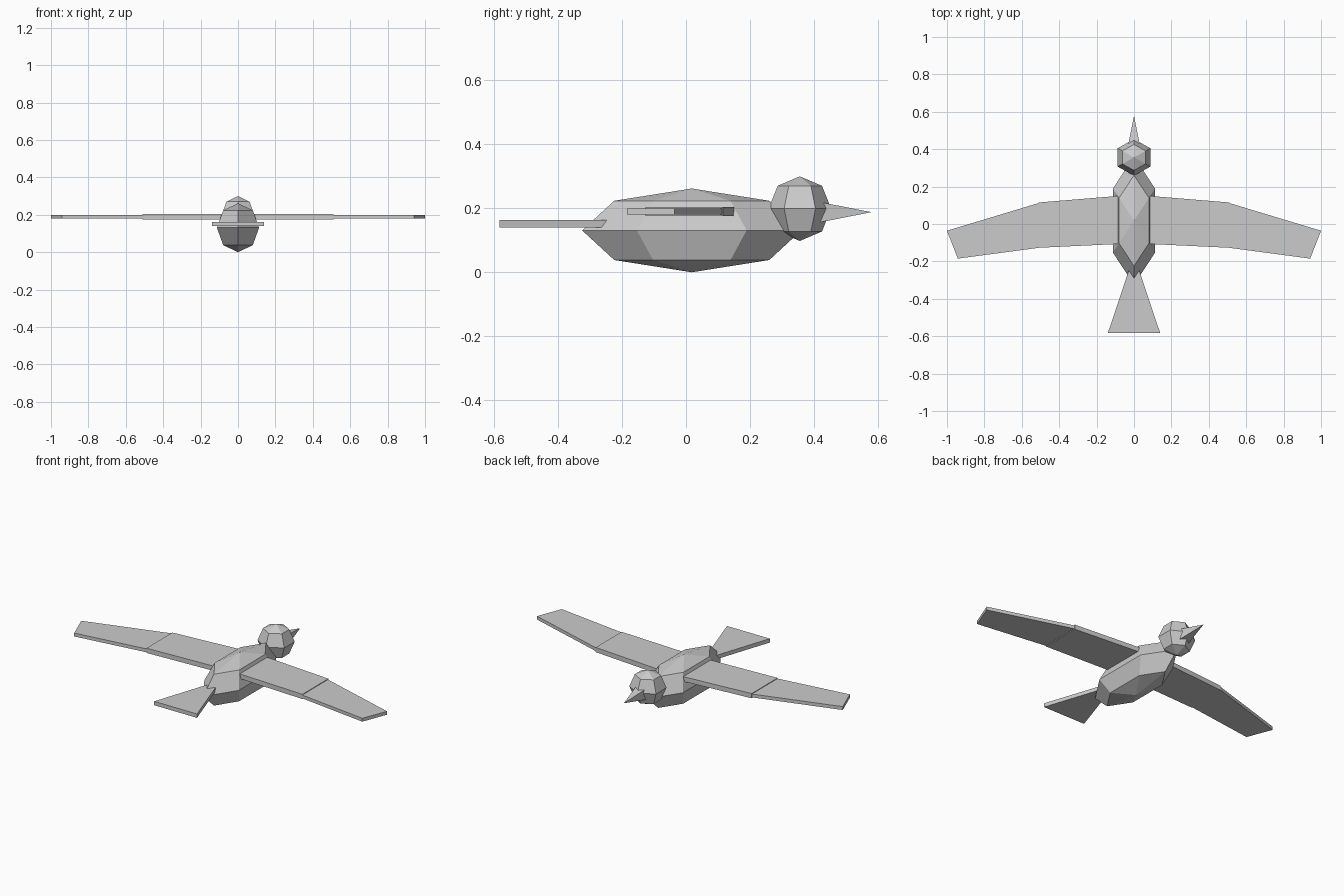
import bpy
import bmesh
import math
from mathutils import Matrix, Vector

if "Cube" in bpy.data.objects:
    bpy.data.objects.remove(bpy.data.objects["Cube"], do_unlink=True)

# Single plain grey
GREY = (0.6, 0.6, 0.6, 1.0)
grey = bpy.data.materials.new("plain_grey")
grey.use_nodes = True
grey.diffuse_color = GREY
grey.node_tree.nodes["Principled BSDF"].inputs["Base Color"].default_value = GREY


def add_object(name, bm):
    """Turn a bmesh into a flat-shaded grey object."""
    bmesh.ops.recalc_face_normals(bm, faces=bm.faces)
    mesh = bpy.data.meshes.new(name)
    bm.to_mesh(mesh)
    bm.free()
    mesh.materials.append(grey)
    obj = bpy.data.objects.new(name, mesh)
    bpy.context.collection.objects.link(obj)
    return obj


def faceted_ball(name, center, radii):
    """Six-sided, four-ring ball with corners pointing forward and back."""
    bm = bmesh.new()
    place = Matrix.Translation(center) @ Matrix.Diagonal((*radii, 1))
    bmesh.ops.create_uvsphere(bm, u_segments=6, v_segments=4, radius=1, matrix=place)
    return add_object(name, bm)


def slab(name, outline, bottom, top, side=1):
    """Extrude a flat outline into a plate; side=-1 mirrors it in x."""
    bm = bmesh.new()
    face = bm.faces.new([bm.verts.new((side * x, y, bottom)) for x, y in outline])
    out = bmesh.ops.extrude_face_region(bm, geom=[face])
    raised = [v for v in out["geom"] if isinstance(v, bmesh.types.BMVert)]
    bmesh.ops.translate(bm, verts=raised, vec=(0, 0, top - bottom))
    return add_object(name, bm)


# Body and head
faceted_ball("body", (0, 0.018, 0.131), (0.13, 0.343, 0.131))
faceted_ball("head", (0, 0.356, 0.199), (0.101, 0.098, 0.101))

# Beak: four-sided spike pointing forward
bm = bmesh.new()
spike = (Matrix.Translation((0, 0.49, 0.188)) @ Matrix.Rotation(-math.pi / 2, 4, "X")
         @ Matrix.Rotation(math.pi / 4, 4, "Z"))
bmesh.ops.create_cone(bm, cap_ends=True, segments=4, radius1=0.05, radius2=0,
                      depth=0.18, matrix=spike)
bmesh.ops.remove_doubles(bm, verts=bm.verts, dist=0.0001)
add_object("beak", bm)

# Fanned tail
slab("tail", [(-0.14, -0.583), (0.14, -0.583), (0.012, -0.2), (-0.012, -0.2)], 0.14, 0.163)

# Wings: thick inner panel and thinner swept outer panel
inner = [(0, 0.157), (0.51, 0.115), (0.51, -0.127), (0, -0.103)]
outer = [(0.5, 0.115), (1.0, -0.036), (0.942, -0.185), (0.5, -0.126)]
for label, side in (("left", 1), ("right", -1)):
    slab(label + "_inner_wing", inner, 0.176, 0.204, side)
    slab(label + "_outer_wing", outer, 0.18, 0.2, side)
